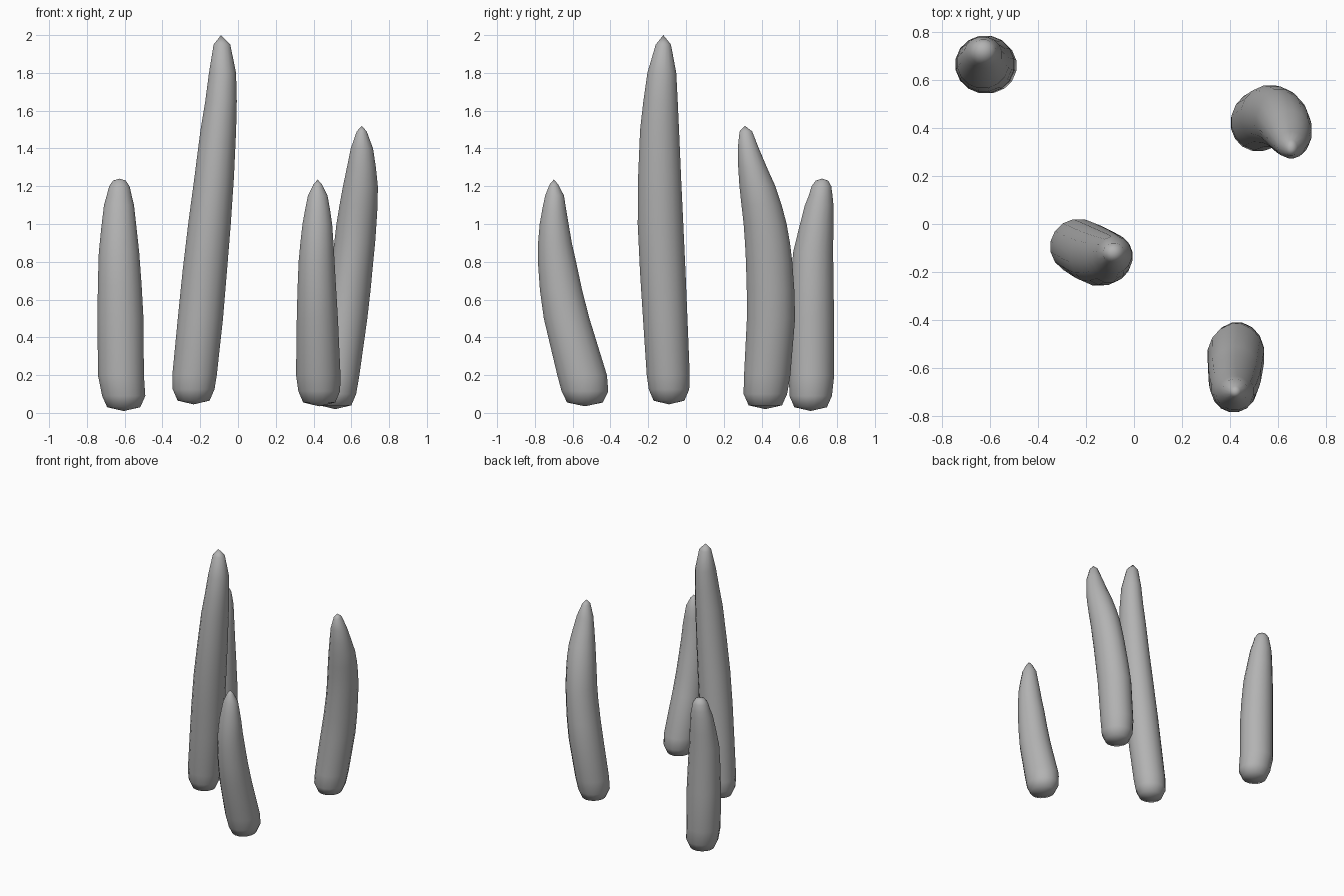
import bpy
import bmesh
import math

SIDES = 16

cube = bpy.data.objects.get("Cube")
if cube:
    bpy.data.objects.remove(cube, do_unlink=True)

# One plain grey for every stalk
grey = bpy.data.materials.new("stalk_grey")
grey.use_nodes = True
colour = (0.45, 0.45, 0.45, 1)
grey.diffuse_color = colour
grey.node_tree.nodes["Principled BSDF"].inputs["Base Color"].default_value = colour


def smooth_stations(stations):
    """Add a curved in-between station to each span of the spine."""
    result = []
    last = len(stations) - 1
    for i in range(last):
        before, start = stations[max(i - 1, 0)], stations[i]
        end, after = stations[i + 1], stations[min(i + 2, last)]
        result.append(start)
        # Height stays linear, the other values follow a gentle curve
        middle = [(b + c) / 2 + (b + c - a - d) / 16
                  for a, b, c, d in zip(before, start, end, after)]
        middle[0] = (start[0] + end[0]) / 2
        if 0 < i < last - 1:
            result.append(middle)
    result.append(stations[last])
    return result


def add_ring(bm, z, x, y, rx, ry):
    turns = [math.tau * (i + 0.5) / SIDES for i in range(SIDES)]
    return [bm.verts.new((x + rx * math.cos(a), y + ry * math.sin(a), z)) for a in turns]


def build_stalk(name, bottom, stations, tip):
    """Skin rings (z, x, y, rx, ry) between a rounded base and a blunt tip."""
    bm = bmesh.new()
    z, x, y = bottom
    first = stations[0]
    rx, ry = first[3], first[4]

    # Rounded base below the first station
    rings = [add_ring(bm, z + rise, x, y, rx * size, ry * size)
             for rise, size in ((0.02, 0.72), (0.08, 0.94))]
    # Body and tapering crown
    rings += [add_ring(bm, *station) for station in smooth_stations(stations)]

    for low, high in zip(rings, rings[1:]):
        for i in range(SIDES):
            j = (i + 1) % SIDES
            bm.faces.new((low[i], low[j], high[j], high[i]))

    # Close both ends with shallow cones
    base_point = bm.verts.new((x, y, z))
    tip_point = bm.verts.new((tip[1], tip[2], tip[0]))
    for i in range(SIDES):
        j = (i + 1) % SIDES
        bm.faces.new((base_point, rings[0][j], rings[0][i]))
        bm.faces.new((tip_point, rings[-1][i], rings[-1][j]))

    bmesh.ops.recalc_face_normals(bm, faces=bm.faces)
    mesh = bpy.data.meshes.new(name)
    bm.to_mesh(mesh)
    bm.free()
    mesh.materials.append(grey)
    for face in mesh.polygons:
        face.use_smooth = True
    stalk = bpy.data.objects.new(name, mesh)
    bpy.context.collection.objects.link(stalk)
    return stalk


# Short straight stalk at the back right
build_stalk("back_right_stalk", (0.01, -.605, .66), [
    (.2, -.62, .665, .124, .122),
    (.5, -.622, .665, .124, .121),
    (.85, -.63, .673, .109, .108),
    (1.1, -.63, .705, .081, .077),
    (1.2, -.628, .717, .055, .053),
    (1.23, -.628, .72, .034, .033),
], (1.24, -.628, .72))

# Tallest stalk in the middle
build_stalk("tall_middle_stalk", (0.045, -.235, -.09), [
    (.2, -.23, -.094, .12, .116),
    (.5, -.199, -.11, .122, .12),
    (1, -.151, -.135, .115, .123),
    (1.5, -.104, -.14, .096, .105),
    (1.8, -.082, -.128, .073, .078),
    (1.95, -.085, -.12, .045, .041),
], (2, -.09, -.12))

# Short stalk at the front left, leaning forward
build_stalk("front_left_stalk", (0.035, .43, -.535), [
    (.2, .425, -.55, .12, .134),
    (.5, .42, -.632, .111, .123),
    (.8, .416, -.683, .097, .103),
    (1, .42, -.698, .08, .078),
    (1.15, .422, -.696, .053, .051),
    (1.21, .422, -.699, .023, .023),
], (1.235, .422, -.7))

# Bent stalk at the back left
build_stalk("back_left_stalk", (0.02, .515, .42), [
    (.2, .525, .43, .12, .125),
    (.5, .565, .45, .122, .13),
    (.8, .606, .44, .112, .125),
    (1, .627, .419, .108, .116),
    (1.2, .648, .378, .094, .097),
    (1.4, .656, .33, .06, .057),
    (1.49, .655, .317, .027, .034),
], (1.52, .655, .312))
